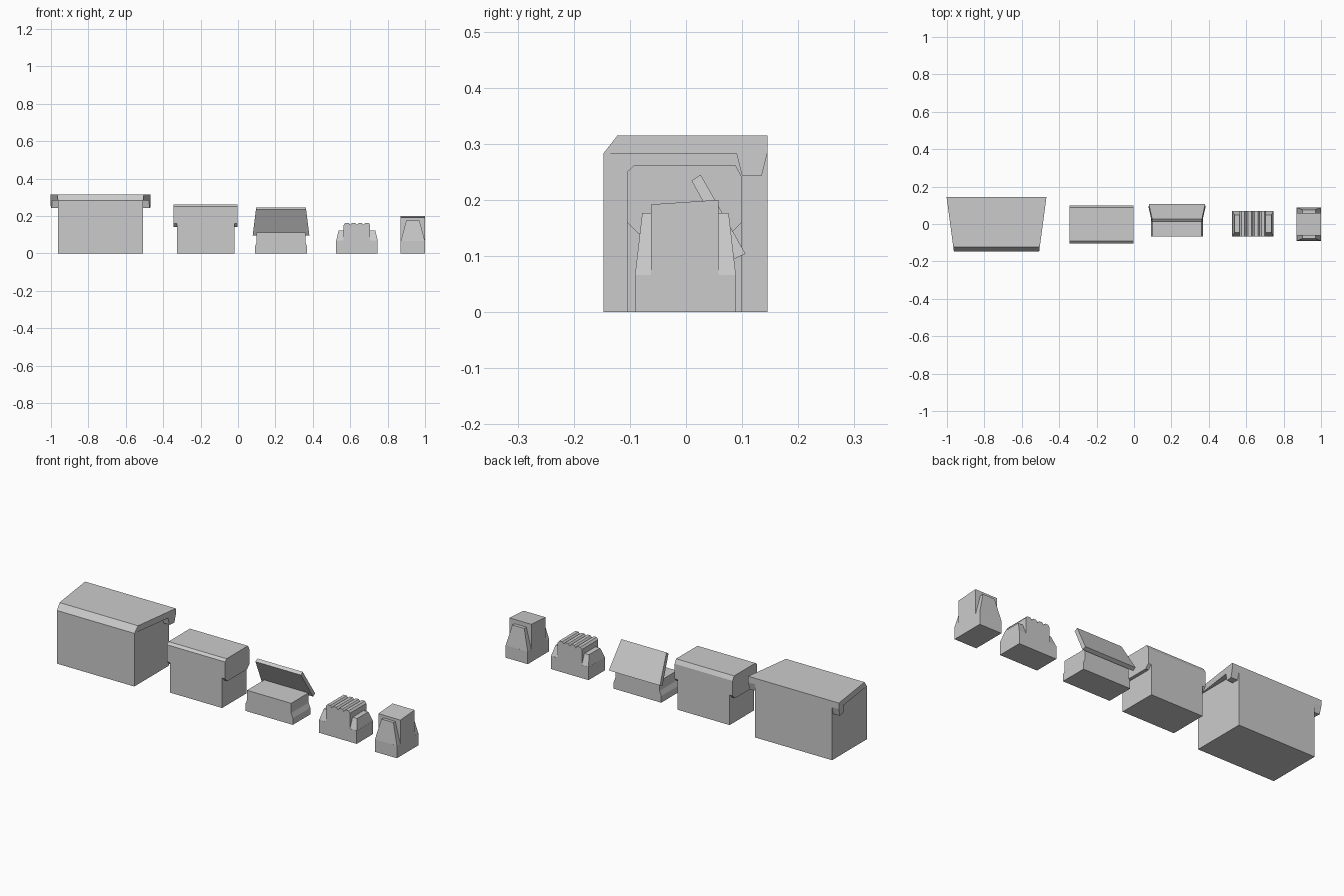
import bpy
import bmesh

cube = bpy.data.objects.get("Cube")
if cube:
    bpy.data.objects.remove(cube, do_unlink=True)

grey = bpy.data.materials.new("plain_grey")
grey.use_nodes = True
grey.diffuse_color = (0.6, 0.6, 0.6, 1)
grey.node_tree.nodes["Principled BSDF"].inputs["Base Color"].default_value = (0.6, 0.6, 0.6, 1)


def loft(name, rings):
    """Closed solid skinned through rings of matching points."""
    bm = bmesh.new()
    loops = [[bm.verts.new(p) for p in ring] for ring in rings]
    count = len(loops[0])
    for a, b in zip(loops, loops[1:]):
        for i in range(count):
            j = (i + 1) % count
            bm.faces.new((a[i], a[j], b[j], b[i]))
    bm.faces.new(loops[0])
    bm.faces.new(loops[-1])
    bmesh.ops.recalc_face_normals(bm, faces=bm.faces)
    mesh = bpy.data.meshes.new(name)
    bm.to_mesh(mesh)
    bm.free()
    mesh.materials.append(grey)
    obj = bpy.data.objects.new(name, mesh)
    bpy.context.collection.objects.link(obj)
    return obj


def side_prism(name, profile, cx, half):
    """Profile in (y, z) spanned along x; half(y, z) is the half width."""
    return loft(name, [[(cx + s * half(y, z), y, z) for y, z in profile] for s in (-1, 1)])


def front_prism(name, profile, y0, y1):
    """Profile in (x, z) spanned along y."""
    return loft(name, [[(x, y, z) for x, z in profile] for y in (y0, y1)])


def block(name, x0, x1, y0, y1, z0, z1):
    return front_prism(name, [(x0, z0), (x1, z0), (x1, z1), (x0, z1)], y0, y1)


def rect(x0, x1, y0, y1, z):
    return [(x0, y0, z), (x1, y0, z), (x1, y1, z), (x0, y1, z)]


# Large chest: body and a lid whose side lips widen and hook down at the back
block("large_chest_body", -0.962, -0.508, -0.147, 0.145, 0, 0.283)
lid = [(-0.147, 0.283), (-0.122, 0.315), (0.145, 0.315), (0.145, 0.283),
       (0.135, 0.243), (0.1, 0.243), (0.09, 0.283)]
side_prism("large_chest_lid", lid, -0.735, lambda y, z: 0.228 + (y + 0.147) * 0.134)

# Medium chest: body and a deep lid bevelled on its long edges
block("medium_chest_body", -0.327, -0.02, -0.105, 0.1, 0, 0.2)
lid = [(-0.105, 0.16), (-0.105, 0.25), (-0.092, 0.262), (0.088, 0.262),
       (0.1, 0.24), (0.1, 0.16), (0.08, 0.14), (-0.085, 0.14)]
side_prism("medium_chest_lid", lid, -0.174, lambda y, z: 0.171)

# Open box: body with a stepped foot and a leaning tapered lid
foot = [(0.14, 0), (0.14, 0.035), (0.13, 0.06), (0.13, 0.112)]
outline = [(0.23 + x, z) for x, z in foot] + [(0.23 - x, z) for x, z in reversed(foot)]
front_prism("open_box_body", outline, -0.067, 0.08)
panel = [(0.01, 0.234), (0.026, 0.245), (0.106, 0.104), (0.087, 0.095)]
side_prism("open_box_lid", panel, 0.23, lambda y, z: 0.151 - (z - 0.1) * 0.125)

# Ridged crate: base, core with four bevelled ridges, tapered end buttresses
block("ridged_crate_base", 0.525, 0.747, -0.068, 0.07, 0, 0.07)
x0, x1 = 0.565, 0.707
pitch = (x1 - x0) / 4
outline = [(x0, 0.06)]
for i in range(4):
    x = x0 + i * pitch
    outline += [(x, 0.152), (x + 0.25 * pitch, 0.163), (x + 0.75 * pitch, 0.163)]
outline += [(x1, 0.152), (x1, 0.06)]
front_prism("ridged_crate_core", outline, -0.068, 0.07)
for side, s in (("right", -1), ("left", 1)):
    xs = lambda d: 0.636 + s * d
    loft(f"ridged_crate_{side}_buttress",
         [rect(xs(0.06), xs(0.111), -0.068, 0.07, 0.068),
          rect(xs(0.06), xs(0.098), -0.046, 0.048, 0.123)])

# Tall crate: base, core with sloping top, tapered front and back buttresses
block("tall_crate_base", 0.87, 1.0, -0.091, 0.089, 0, 0.066)
core = [(-0.062, 0.06), (-0.062, 0.192), (0.058, 0.2), (0.058, 0.06)]
side_prism("tall_crate_core", core, 0.935, lambda y, z: 0.065)
for side, s in (("front", -1), ("back", 1)):
    ys = lambda d: -0.001 + s * d
    loft(f"tall_crate_{side}_buttress",
         [rect(0.87, 1.0, ys(0.05), ys(0.09), 0.065),
          rect(0.9, 0.97, ys(0.05), ys(0.077), 0.177)])
